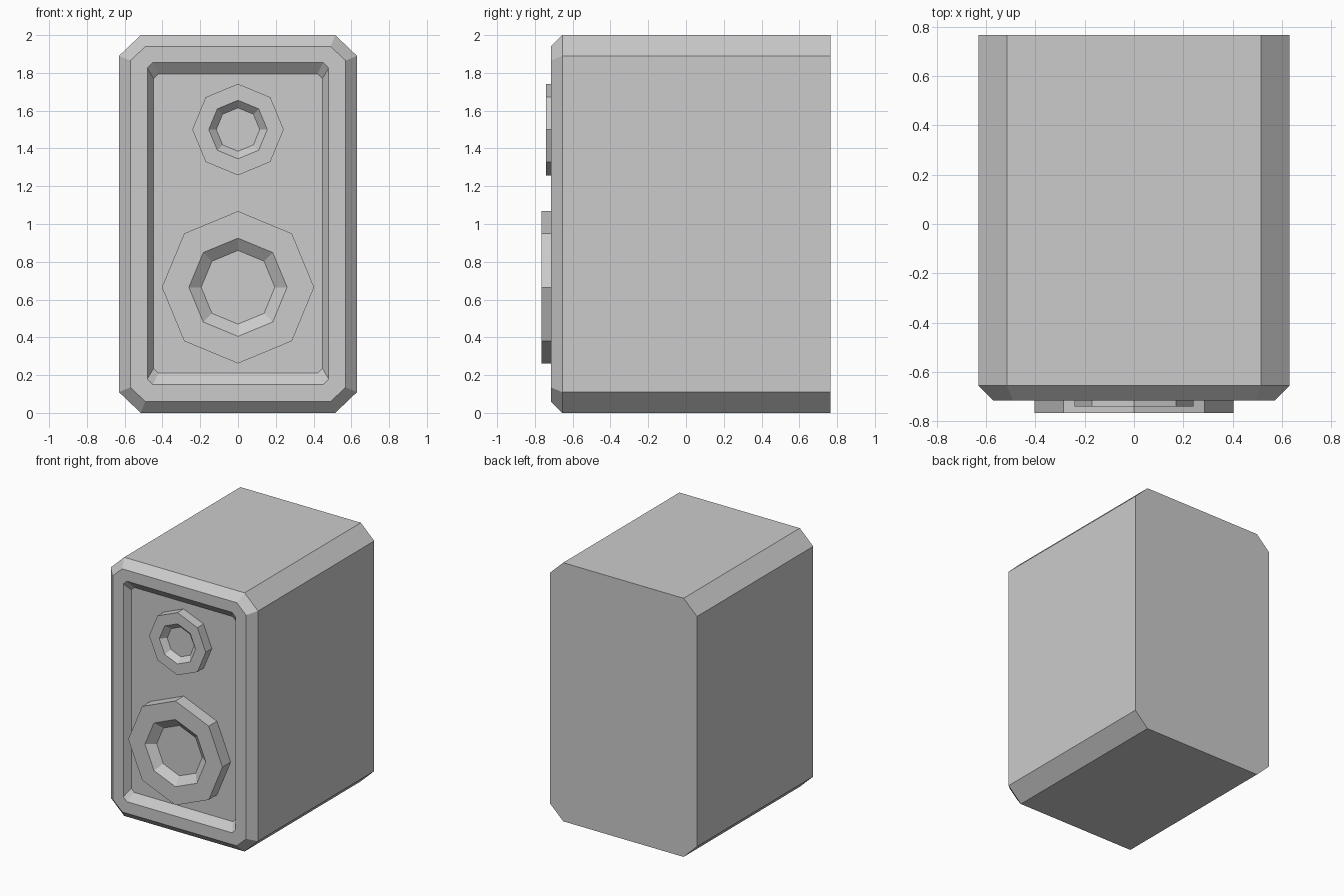
import bpy
import bmesh
from math import cos, sin, pi

# Remove the default cube
default = bpy.data.objects.get("Cube")
if default:
    bpy.data.objects.remove(default, do_unlink=True)

grey = bpy.data.materials.new("cabinet grey")
grey.use_nodes = True
shade = (0.6, 0.6, 0.6, 1.0)
grey.diffuse_color = shade
grey.node_tree.nodes["Principled BSDF"].inputs["Base Color"].default_value = shade


def chamfered(y, half, low, high, cut_x, cut_z):
    """Rectangle with cut corners, as a loop of points at depth y."""
    a, b, c, d = half - cut_x, half, low + cut_z, high - cut_z
    outline = [(a, low), (b, c), (b, d), (a, high),
               (-a, high), (-b, d), (-b, c), (-a, low)]
    return [(x, y, z) for x, z in outline]


def octagon(y, radius, height):
    """Eight-sided loop with a corner at the top."""
    return [(radius * sin(i * pi / 4), y, height + radius * cos(i * pi / 4))
            for i in range(8)]


def loft(name, loops):
    """Skin successive loops and cap both ends."""
    bm = bmesh.new()
    rings = [[bm.verts.new(p) for p in loop] for loop in loops]
    for r, s in zip(rings, rings[1:]):
        for i in range(len(r)):
            j = (i + 1) % len(r)
            bm.faces.new((r[i], r[j], s[j], s[i]))
    bm.faces.new(rings[0])
    bm.faces.new(rings[-1])
    bmesh.ops.recalc_face_normals(bm, faces=bm.faces)
    mesh = bpy.data.meshes.new(name)
    bm.to_mesh(mesh)
    bm.free()
    mesh.materials.append(grey)
    obj = bpy.data.objects.new(name, mesh)
    bpy.context.collection.objects.link(obj)
    return obj


FLOOR = -0.665

# Cabinet with bevelled front frame and sunken baffle
loft("cabinet", [
    chamfered(0.765, 0.63, 0, 2, 0.115, 0.11),
    chamfered(-0.655, 0.63, 0, 2, 0.115, 0.11),
    chamfered(-0.715, 0.57, 0.06, 1.94, 0.08, 0.075),
    chamfered(-0.715, 0.48, 0.15, 1.855, 0.03, 0.03),
    chamfered(FLOOR, 0.447, 0.21, 1.795, 0.025, 0.025),
])


# Speaker drivers: raised ring with a tapered dish
def driver(name, height, front, outer, rim, dish, depth):
    loft(name, [
        octagon(FLOOR + 0.01, outer, height),
        octagon(front, outer, height),
        octagon(front, rim, height),
        octagon(front + depth, dish, height),
    ])


driver("tweeter", 1.5, -0.74, 0.242, 0.155, 0.115, 0.04)
driver("woofer", 0.665, -0.765, 0.403, 0.26, 0.195, 0.05)
